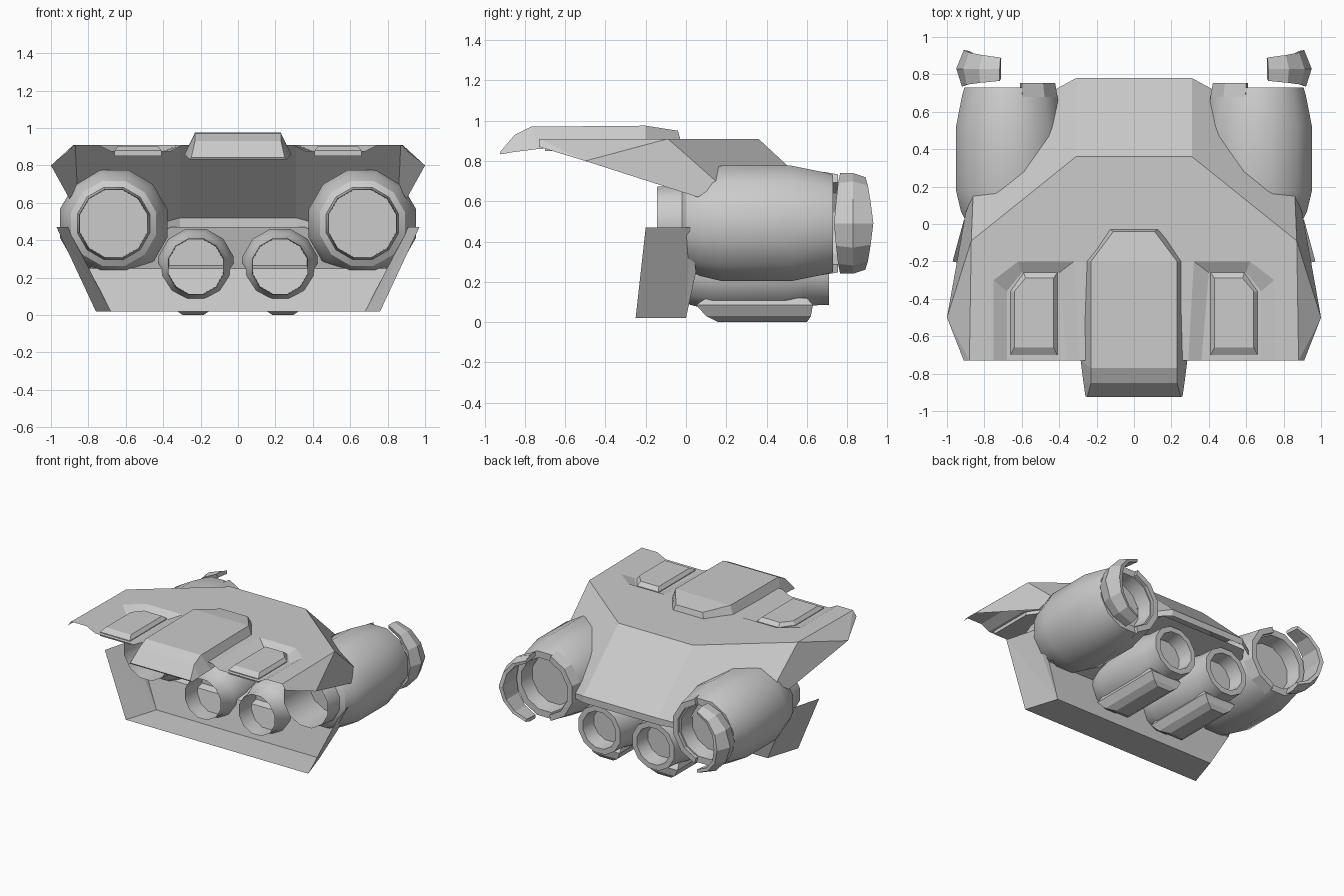
import bpy, bmesh, math

if "Cube" in bpy.data.objects:
    bpy.data.objects.remove(bpy.data.objects["Cube"])


def make(name, verts, faces, recalc=True):
    me = bpy.data.meshes.new(name)
    me.from_pydata(verts, [], faces)
    if recalc:
        bm = bmesh.new()
        bm.from_mesh(me)
        bmesh.ops.recalc_face_normals(bm, faces=bm.faces)
        bm.to_mesh(me)
        bm.free()
    ob = bpy.data.objects.new(name, me)
    bpy.context.collection.objects.link(ob)
    return ob


def mirror(ob):
    m = ob.modifiers.new("mirror", 'MIRROR')
    m.use_clip = True
    return ob


def loft(name, rings):
    """Skin closed rings of equal point count and cap both ends."""
    n = len(rings[0])
    verts = [p for r in rings for p in r]
    faces = [(k*n + i, k*n + (i+1) % n, (k+1)*n + (i+1) % n, (k+1)*n + i)
             for k in range(len(rings)-1) for i in range(n)]
    faces += [tuple(range(n)), tuple(range(len(verts)-n, len(verts)))]
    return make(name, verts, faces)


def at_z(outline, z):
    return [(x, y, z) for x, y in outline]


def lathe(name, profile, cx, cz, seg=12):
    """Spin a (y, radius) profile about the y direction; ends are capped."""
    rings = []
    for y, r in profile:
        a = [2*math.pi*(i+0.5)/seg for i in range(seg)]
        rings.append([(cx + r*math.cos(t), y, cz + r*math.sin(t)) for t in a])
    ob = loft(name, rings)
    bpy.ops.object.select_all(action='DESELECT')
    ob.select_set(True)
    bpy.context.view_layer.objects.active = ob
    bpy.ops.object.shade_smooth_by_angle(angle=math.radians(32))
    return mirror(ob)


# upper armour shell: deck with sunken recess, rear slopes, drooping side wings
v = [(0, -.73, .91), (.88, -.73, .91), (.87, -.09, .91), (.31, .36, .91), (0, .36, .91),
     (0, .78, .52), (.31, .78, .52), (.42, .72, .49), (.86, .16, .69),
     (.91, -.73, .87), (1, -.5, .80), (.9, .06, .62),
     (0, .78, .47), (.31, .78, .47), (.42, .72, .45)]
rim = [(.29, -.73), (.75, -.73), (.75, -.3), (.62, -.2), (.32, -.2)]
floor = [(.36, -.73), (.68, -.73), (.68, -.36), (.6, -.26), (.4, -.26)]
v += at_z(rim, .91) + at_z(floor, .875)                        # 15-19, 20-24
f = [(0, 15, 19, 3, 4), (19, 18, 2, 3), (18, 17, 2), (16, 1, 2, 17),
     (20, 21, 22, 23, 24), (15, 20, 24, 19), (24, 23, 18, 19), (23, 22, 17, 18),
     (21, 16, 17, 22),
     (4, 3, 6, 5), (3, 2, 8, 7, 6), (1, 9, 10), (1, 10, 2), (2, 10, 11, 8),
     (5, 6, 13, 12), (6, 7, 14, 13)]
mirror(make("upper_shell", v, f, False))

# raised vent blocks in the recesses
base = [(.41, -.7), (.66, -.7), (.66, -.36), (.59, -.26), (.41, -.26)]
cap = [(.43, -.66), (.64, -.66), (.64, -.36), (.58, -.29), (.43, -.29)]
mirror(loft("vent_block", [at_z(base, .85), at_z(base, .88), at_z(cap, .905)]))

# centre hood: sections from nose to tail (outer x, y, z, inner x, y, z)
sections = [(.26, -.92, .833, .25, -.925, .842), (.27, -.85, .845, .23, -.85, .93),
            (.285, -.73, .86, .23, -.77, .97), (.26, -.2, .88, .23, -.2, .975),
            (.14, -.02, .88, .11, -.04, .95)]
loft("centre_hood", [[(-a, p, q), (-c, r, s), (c, r, s), (a, p, q)]
                     for a, p, q, c, r, s in sections])

# chin floor, step, belly plate and side fins
v = [(0, -.25, .02), (.76, -.25, .02), (.68, 0, .02), (0, 0, .02),
     (.8, .05, .25), (0, .05, .25), (.36, .74, .47), (0, .74, .47),
     (.97, -.2, .47), (.91, .02, .47)]
f = [(0, 1, 2, 3), (3, 2, 4, 5), (5, 4, 6, 7), (2, 1, 8), (2, 8, 9), (2, 9, 4)]
mirror(make("chin_plate", v, f, False))

# large outer engines, hollow at both ends
lathe("large_engine",
      [(.15, .185), (-.145, .188), (-.02, .2), (0, .235), (.07, .27),
       (.18, .297), (.52, .297), (.69, .262), (.73, .25),
       (.73, .2), (.62, .185)], .665, .49)

# small inner engines
lathe("small_engine",
      [(.1, .15), (-.1, .153), (-.01, .16), (.02, .18), (.13, .208), (.5, .208),
       (.6, .185), (.71, .18), (.71, .14), (.6, .125)], .225, .26)


# skids under the small engines
def skid_ring(w, y0, y1, z, c=.24):
    return [(c-w, y0, z), (c+w, y0, z), (c+w, y1, z), (c-w, y1, z)]


mirror(loft("engine_skid", [skid_ring(.055, .16, .6, 0), skid_ring(.1, .1, .62, .03),
                            skid_ring(.13, .05, .63, .085), skid_ring(.12, .1, .6, .12)]))

# C-shaped exhaust claws on the outer side of the large engines
rings = []
for i in range(7):
    t = math.radians(-78 + 26*i)
    k = abs(i-3)/3
    sect = [(.735 + .03*k, .255), (.83, .285 - .03*k), (.93 - .04*k, .245 - .01*k),
            (.925 - .04*k, .215), (.745 + .03*k, .225)]
    rings.append([(.665 + r*math.cos(t), y, .49 + r*math.sin(t)) for y, r in sect])
mirror(loft("exhaust_claw", rings))

# short inner collar lip completing each large nozzle
rings = []
for i in range(6):
    t = math.radians(105 + 30*i)
    rings.append([(.665 + r*math.cos(t), y, .49 + r*math.sin(t))
                  for y, r in [(.68, .265), (.755, .252), (.755, .21), (.68, .21)]])
mirror(loft("nozzle_lip", rings))
